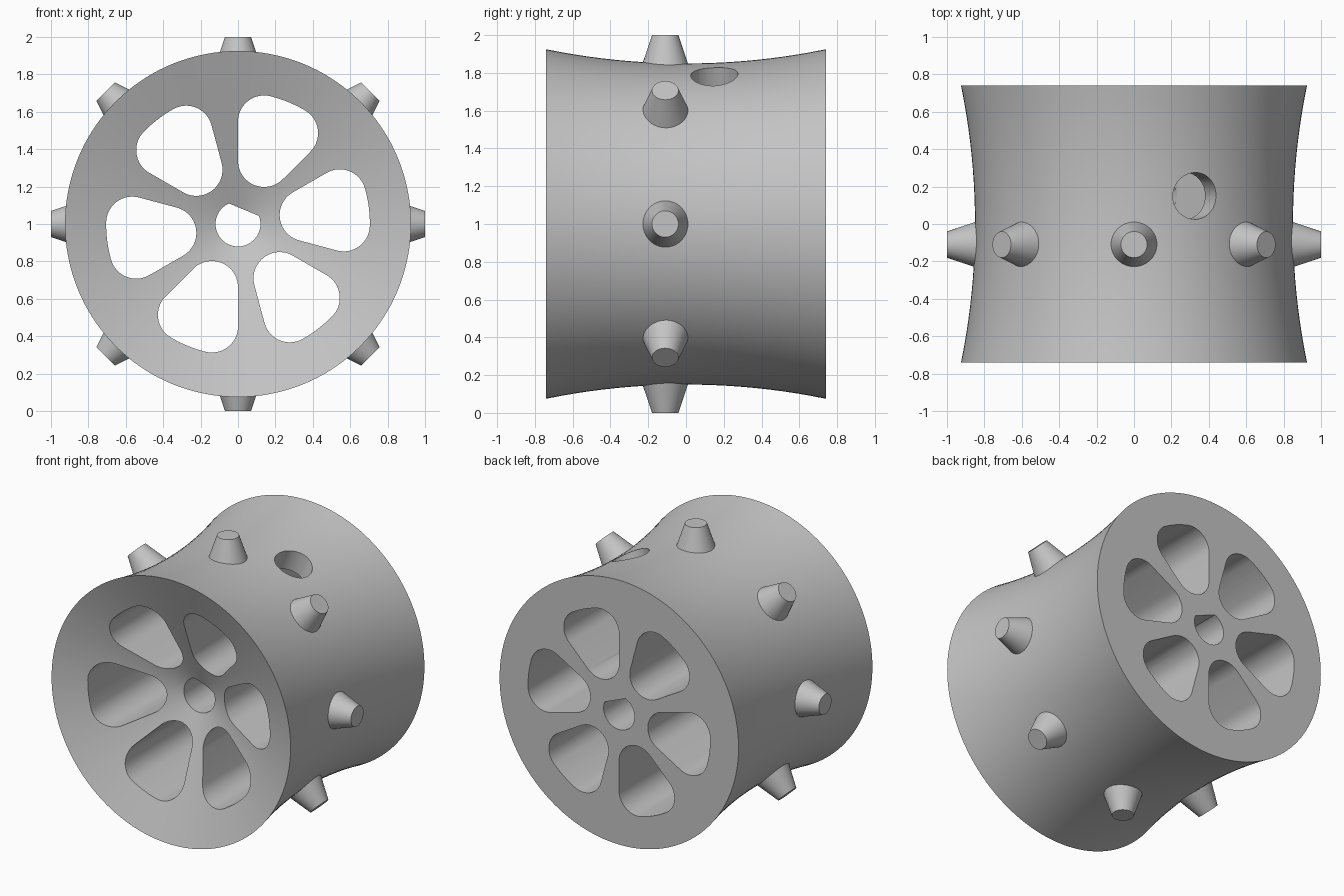
import bpy, bmesh
from math import sin, cos, asin, pi, radians, sqrt
from mathutils import Matrix, Vector

cube = bpy.data.objects.get("Cube")
if cube:
    bpy.data.objects.remove(cube, do_unlink=True)

HALF = 0.74                      # half length of the drum along y
CENTRE = Vector((0, 0, 1))       # the drum axis passes through here
KEY = radians(67.5)              # direction of the shaft flat and screw hole

grey = bpy.data.materials.new("grey")
grey.use_nodes = True
grey.diffuse_color = (0.55, 0.55, 0.55, 1)
grey.node_tree.nodes["Principled BSDF"].inputs["Base Color"].default_value = (0.55, 0.55, 0.55, 1)


def make_object(name, bm):
    bmesh.ops.recalc_face_normals(bm, faces=bm.faces)
    mesh = bpy.data.meshes.new(name)
    bm.to_mesh(mesh)
    bm.free()
    mesh.materials.append(grey)
    obj = bpy.data.objects.new(name, mesh)
    obj.location = CENTRE
    bpy.context.collection.objects.link(obj)
    return obj


def smooth(obj):
    bpy.ops.object.select_all(action='DESELECT')
    obj.select_set(True)
    bpy.context.view_layer.objects.active = obj
    bpy.ops.object.shade_smooth_by_angle(angle=radians(30))


def arc(cx, cy, r, start, end, steps):
    return [(cx + r * cos(start + (end - start) * i / steps),
             cy + r * sin(start + (end - start) * i / steps)) for i in range(steps + 1)]


def prism(name, outline, turn):
    """Extrude an outline in the xz plane through the whole drum."""
    bm = bmesh.new()
    c, s = cos(turn), sin(turn)
    ring = [bm.verts.new((u * c - v * s, -1, u * s + v * c)) for u, v in outline]
    face = bm.faces.new(ring)
    out = bmesh.ops.extrude_face_region(bm, geom=[face])["geom"]
    bmesh.ops.translate(bm, vec=(0, 2, 0), verts=[g for g in out if isinstance(g, bmesh.types.BMVert)])
    return make_object(name, bm)


def radial_cone(name, angle, y, inner, outer, r_inner, r_outer):
    """Cone or cylinder pointing away from the drum axis."""
    bm = bmesh.new()
    bmesh.ops.create_cone(bm, cap_ends=True, segments=48, radius1=r_inner,
                          radius2=r_outer, depth=outer - inner)
    mid = (inner + outer) / 2
    place = Matrix.Rotation(pi / 2 - angle, 4, 'Y') @ Matrix.Translation((0, 0, mid))
    bmesh.ops.transform(bm, matrix=Matrix.Translation((0, y, 0)) @ place, verts=bm.verts)
    return make_object(name, bm)


# Drum: waisted side, conical front recess and flat back
WAIST, CURVE, STEPS = 0.85, 3.69, 20
profile = [(0, -HALF + 0.36)]
for i in range(STEPS + 1):
    y = -HALF + 2 * HALF * i / STEPS
    profile.append((WAIST + CURVE - sqrt(CURVE ** 2 - y * y), y))
profile.append((0, HALF))
bm = bmesh.new()
line = [bm.verts.new((r, y, 0)) for r, y in profile]
edges = [bm.edges.new(pair) for pair in zip(line, line[1:])]
bmesh.ops.spin(bm, geom=line + edges, axis=(0, 1, 0), cent=(0, 0, 0), angle=2 * pi, steps=144)
bmesh.ops.remove_doubles(bm, verts=bm.verts, dist=0.0001)
drum = make_object("drum", bm)

# Six rounded wedge openings
CORNER, REACH, WEDGE = 0.14, 0.705, radians(22.5)
tip = CORNER / sin(WEDGE)
far = REACH - CORNER
lean = WEDGE - asin(CORNER / far)
cx, cy = far * cos(lean), far * sin(lean)
wedge = (arc(tip, 0, CORNER, pi / 2 + WEDGE, 1.5 * pi - WEDGE, 20)
         + arc(cx, -cy, CORNER, -pi / 2 - WEDGE, -lean, 16)
         + arc(0, 0, REACH, -lean, lean, 6)[1:-1]
         + arc(cx, cy, CORNER, lean, pi / 2 + WEDGE, 16))
cutters = [prism("wedge_cutter", wedge, KEY + k * pi / 3) for k in range(6)]

# Shaft bore with one flat, and the screw hole leading to it
BORE, FLAT = 0.12, 0.083
half = pi / 2 - asin(FLAT / BORE)
cutters.append(prism("bore_cutter", arc(0, 0, BORE, half, 2 * pi - half, 48), KEY))
cutters.append(radial_cone("screw_cutter", KEY, 0.15, 0.08, 1.1, 0.125, 0.125))

bpy.context.view_layer.objects.active = drum
for cutter in cutters:
    cut = drum.modifiers.new("cut", 'BOOLEAN')
    cut.operation = 'DIFFERENCE'
    cut.solver = 'EXACT'
    cut.object = cutter
    bpy.ops.object.modifier_apply(modifier=cut.name)
    bpy.data.objects.remove(cutter, do_unlink=True)
smooth(drum)

# Eight tapered studs around the waist
for k in range(8):
    smooth(radial_cone(f"stud_{k + 1}", k * pi / 4, -0.11, 0.8, 1.0, 0.137, 0.07))
